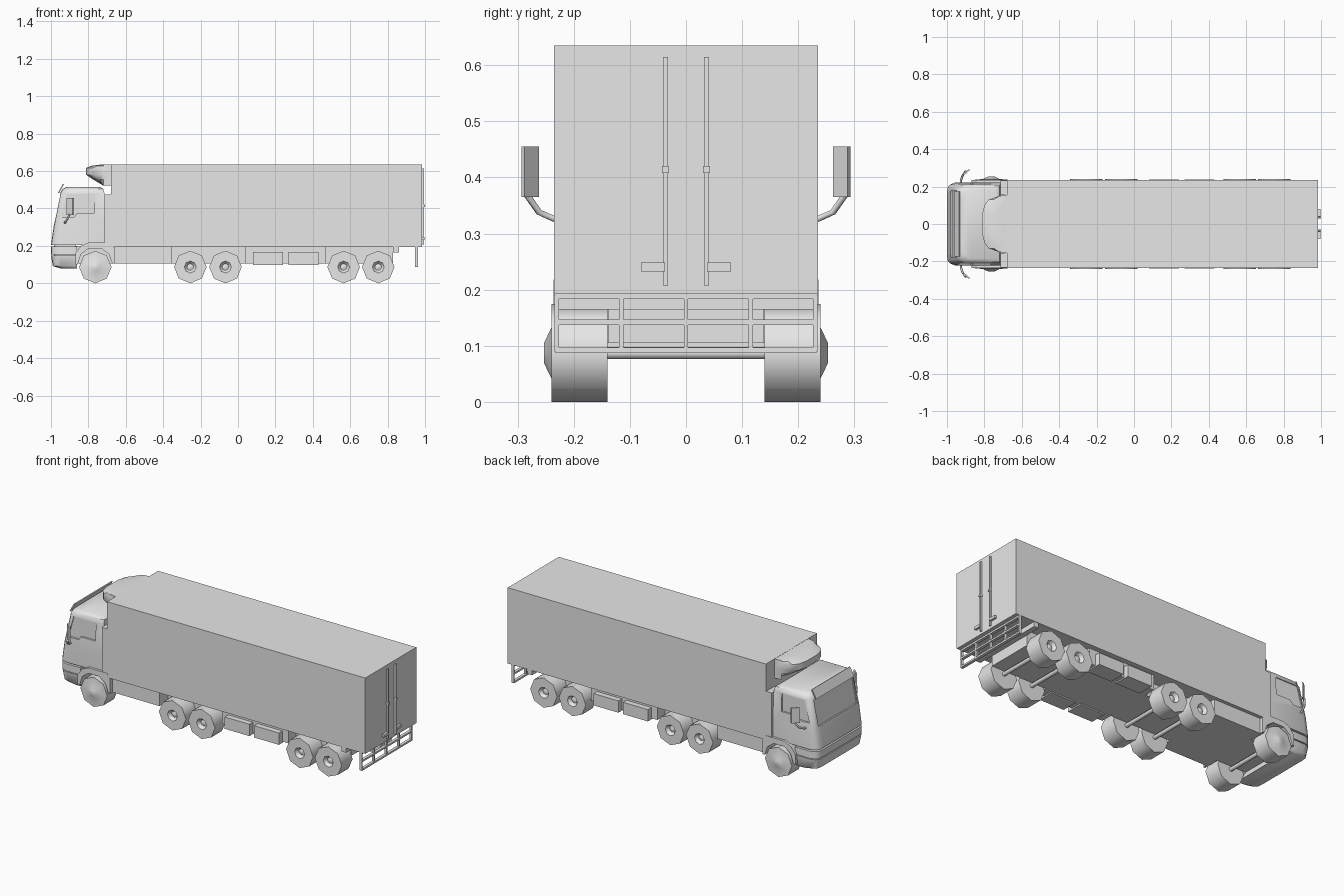
import bpy, bmesh, math
from mathutils import Vector

if "Cube" in bpy.data.objects:
    bpy.data.objects.remove(bpy.data.objects["Cube"])

GREY = (0.8, 0.8, 0.8, 1)
mat = bpy.data.materials.new("plain_grey")
mat.use_nodes = True
mat.diffuse_color = GREY
mat.node_tree.nodes["Principled BSDF"].inputs["Base Color"].default_value = GREY


def finish(name, bm, smooth=None):
    bmesh.ops.recalc_face_normals(bm, faces=bm.faces)
    me = bpy.data.meshes.new(name)
    bm.to_mesh(me)
    bm.free()
    me.materials.append(mat)
    ob = bpy.data.objects.new(name, me)
    bpy.context.scene.collection.objects.link(ob)
    if smooth:
        bpy.ops.object.select_all(action='DESELECT')
        ob.select_set(True)
        bpy.context.view_layer.objects.active = ob
        bpy.ops.object.shade_smooth_by_angle(angle=math.radians(smooth))
    return ob


def loft(name, rings, smooth=None):
    """Skin closed rings of equal length and cap both ends."""
    bm = bmesh.new()
    vs = [[bm.verts.new(p) for p in ring] for ring in rings]
    n = len(vs[0])
    for a, b in zip(vs, vs[1:]):
        for i in range(n):
            j = (i + 1) % n
            bm.faces.new((a[i], a[j], b[j], b[i]))
    bm.faces.new(vs[0])
    bm.faces.new(vs[-1])
    return finish(name, bm, smooth)


def box(name, x0, x1, y0, y1, z0, z1):
    return loft(name, [[(x0, y0, z), (x1, y0, z), (x1, y1, z), (x0, y1, z)] for z in (z0, z1)])


def prism(name, profile, y0, y1):
    """Side profile in x, z extruded across y."""
    return loft(name, [[(x, y, z) for x, z in profile] for y in (y0, y1)])


def lathe(name, x, z, side, profile, sides=8):
    """Spin a radius, y profile about a crosswise axis."""
    rings = []
    for r, y in profile:
        r = max(r, 0.0005)
        angles = [math.tau * i / sides for i in range(sides)]
        rings.append([(x + r * math.sin(a), side * y, z + r * math.cos(a)) for a in angles])
    return loft(name, rings, 50)


def tube(name, points, radius):
    cu = bpy.data.curves.new(name, 'CURVE')
    cu.dimensions = '3D'
    cu.bevel_depth = radius
    cu.bevel_resolution = 1
    cu.use_fill_caps = True
    sp = cu.splines.new('POLY')
    sp.points.add(len(points) - 1)
    for p, co in zip(sp.points, points):
        p.co = (*co, 1)
    cu.materials.append(mat)
    ob = bpy.data.objects.new(name, cu)
    bpy.context.scene.collection.objects.link(ob)
    return ob


def cab_ring(z, xf, xb, w, c=0.045):
    """Plan outline with rounded front corners."""
    half = [(xb, w), (xf + c, w), (xf + c * 0.35, w - c * 0.25), (xf + c * 0.08, w - c * 0.6), (xf, w - c * 1.3)]
    return [(x, y, z) for x, y in half] + [(x, -y, z) for x, y in reversed(half)]


def cut(target, cutter):
    cutter.hide_render = True
    cutter.hide_viewport = True
    cutter.display_type = 'WIRE'
    mod = target.modifiers.new("recess", 'BOOLEAN')
    mod.operation = 'DIFFERENCE'
    mod.solver = 'EXACT'
    mod.object = cutter


# Cargo body and chassis
box("cargo_box", -0.68, 0.985, -0.235, 0.235, 0.193, 0.635)
box("chassis", -0.9, 0.83, -0.138, 0.138, 0.105, 0.2)
box("front_chassis_panel", -0.66, -0.355, -0.215, 0.215, 0.105, 0.195)
box("middle_chassis_panel", 0.04, 0.47, -0.205, 0.205, 0.105, 0.195)
box("rear_crossbar", 0.83, 0.86, -0.232, 0.232, 0.165, 0.195)

# Cab shell with recessed windows
cab = loft("cab", [cab_ring(0.205, -1.0, -0.715, 0.222), cab_ring(0.31, -0.985, -0.715, 0.222),
                   cab_ring(0.485, -0.95, -0.715, 0.212), cab_ring(0.505, -0.937, -0.72, 0.203),
                   cab_ring(0.515, -0.915, -0.735, 0.185)], 35)
cut(cab, prism("windshield_cutter", [(-1.05, 0.33), (-1.05, 0.475), (-0.944, 0.475), (-0.973, 0.33)], -0.178, 0.178))
window = [(-0.912, 0.478), (-0.767, 0.478), (-0.767, 0.375), (-0.86, 0.375), (-0.875, 0.355), (-0.945, 0.355)]
for s, side in ((1, "left"), (-1, "right")):
    cut(cab, prism(side + "_window_cutter", window, s * 0.207, s * 0.3))

# Bumper in two bands over a narrower core
loft("bumper_core", [cab_ring(z, -0.985, -0.87, 0.208) for z in (0.1, 0.21)])
loft("lower_bumper", [cab_ring(0.08, -0.95, -0.86, 0.205), cab_ring(0.092, -0.99, -0.86, 0.215),
                      cab_ring(0.148, -1.0, -0.86, 0.22)], 35)
loft("upper_bumper", [cab_ring(z, -1.0, -0.86, 0.222) for z in (0.153, 0.196)], 35)

# Sun visor
prism("sun_visor", [(-0.963, 0.483), (-0.957, 0.481), (-0.93, 0.53), (-0.936, 0.532)], -0.175, 0.175)

# Cooling unit on the front of the cargo box
def cooler_ring(z, xf):
    half = [(-0.68, 0.155), (-0.72, 0.15), (xf + 0.035, 0.13), (xf + 0.012, 0.1), (xf, 0.05)]
    return [(x, y, z) for x, y in half] + [(x, -y, z) for x, y in reversed(half)]


loft("cooling_unit", [cooler_ring(0.522, -0.72), cooler_ring(0.555, -0.775), cooler_ring(0.58, -0.812),
                      cooler_ring(0.617, -0.812), cooler_ring(0.628, -0.785), cooler_ring(0.634, -0.74)], 40)

# Parts repeated on both sides
rear_wheel = [(0.04, 0.14), (0.087, 0.14), (0.087, 0.24), (0.032, 0.24), (0.018, 0.222), (0, 0.228)]
front_wheel = [(0.04, 0.14), (0.087, 0.14), (0.087, 0.238), (0.045, 0.24), (0.018, 0.253), (0, 0.253)]
rear_axles = (-0.255, -0.067, 0.565, 0.75)
fender = [(-0.87, 0.1), (-0.87, 0.16), (-0.84, 0.2), (-0.8, 0.218), (-0.68, 0.218), (-0.66, 0.19), (-0.66, 0.105),
          (-0.672, 0.105), (-0.69, 0.155), (-0.73, 0.186), (-0.8, 0.186), (-0.84, 0.155), (-0.858, 0.1)]
for s, side in ((1, "left"), (-1, "right")):
    lathe(side + "_front_wheel", -0.763, 0.087, s, front_wheel)
    for i, x in enumerate(rear_axles):
        lathe(f"{side}_wheel_{i + 1}", x, 0.087, s, rear_wheel)
    prism(side + "_front_fender", fender, s * 0.14, s * 0.236)
    box(side + "_cab_fairing", -0.715, -0.68, s * 0.155, s * 0.233, 0.2, 0.475)
    for i, x in enumerate((0.08, 0.27)):
        box(f"{side}_storage_box_{i + 1}", x, x + 0.16, s * 0.14, s * 0.237, 0.098, 0.167)
    # Mirror on a bent arm
    tube(side + "_mirror_arm", [(-0.925, s * 0.21, 0.322), (-0.925, s * 0.235, 0.326),
                                (-0.915, s * 0.262, 0.338), (-0.9, s * 0.283, 0.368)], 0.006)
    plan = [(-0.918, 0.262), (-0.885, 0.293), (-0.877, 0.288), (-0.908, 0.262)]
    loft(side + "_mirror", [[(x, s * y, z) for x, y in plan] for z in (0.365, 0.455)])
    # Rear door lock rod, clamp and handle
    box(side + "_lock_rod", 0.983, 0.995, s * 0.032, s * 0.041, 0.207, 0.615)
    box(side + "_rod_clamp", 0.983, 1.0, s * 0.03, s * 0.043, 0.408, 0.42)
    box(side + "_door_handle", 0.983, 0.998, s * 0.037, s * 0.08, 0.232, 0.248)

# Axles
for i, x in enumerate((-0.763,) + rear_axles):
    tube(f"axle_{i + 1}", [(x, -0.15, 0.087), (x, 0.15, 0.087)], 0.012)

# Rear guard frame
for i, z in enumerate((0.092, 0.142, 0.188)):
    box(f"guard_rail_{i + 1}", 0.946, 0.963, -0.233, 0.233, z - 0.005, z + 0.005)
for i in range(-2, 3):
    y = i * 0.115
    box(f"guard_post_{i + 3}", 0.947, 0.962, y - 0.004, y + 0.004, 0.09, 0.195)
